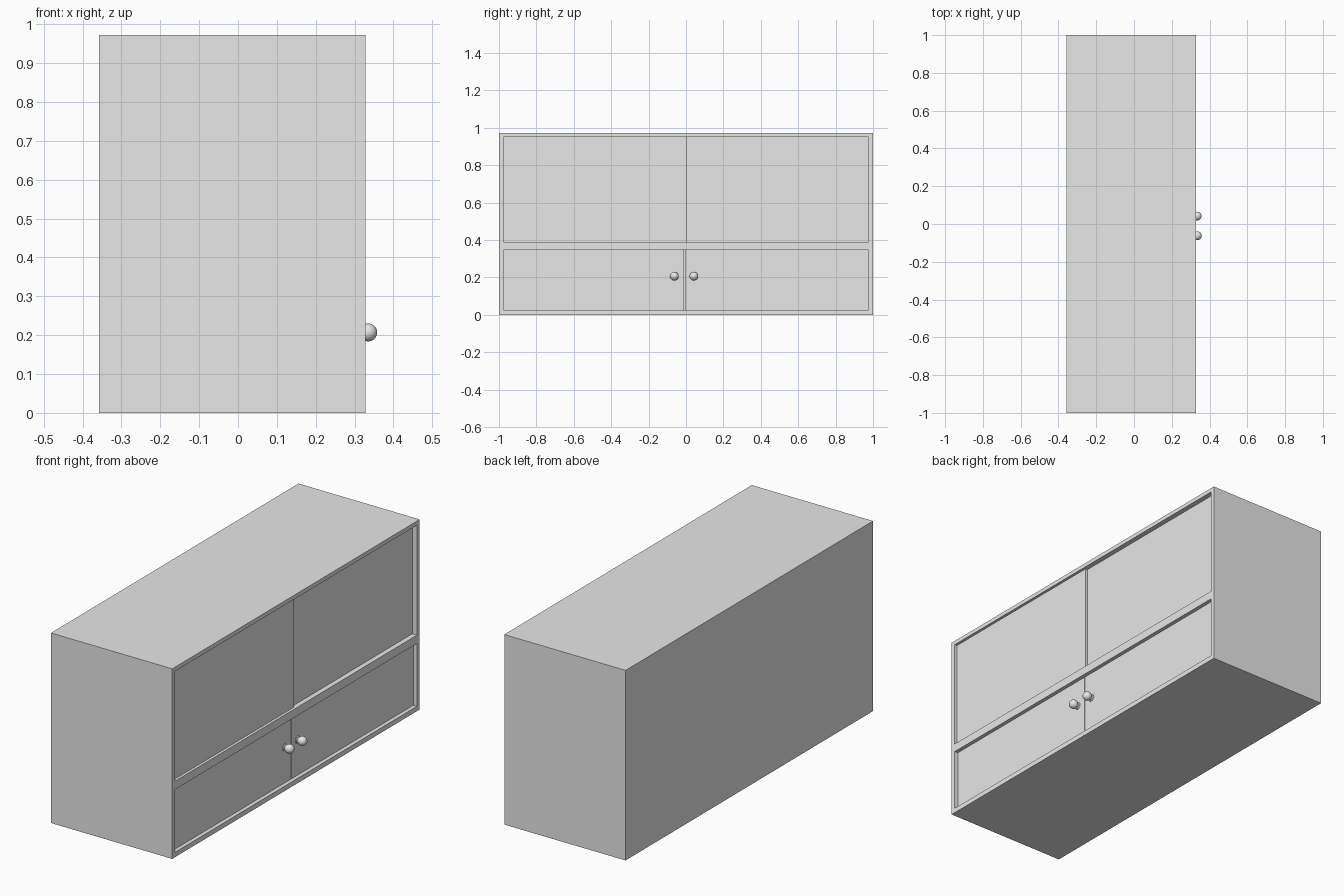
import bpy, bmesh, math
from mathutils import Matrix

if "Cube" in bpy.data.objects:
    bpy.data.objects.remove(bpy.data.objects["Cube"])

grey = bpy.data.materials.new("light_grey")
grey.diffuse_color = (0.8, 0.8, 0.8, 1)
grey.use_nodes = True
grey.node_tree.nodes["Principled BSDF"].inputs["Base Color"].default_value = grey.diffuse_color

BACK, FRONT, HEIGHT = -0.358, 0.328, 0.972
INNER = 0.977            # half width of the openings
LOW = (0.025, 0.346)     # height range of the lower opening
HIGH = (0.389, 0.951)    # height range of the upper opening
SPLIT = -0.008           # seam of the hinged doors


def finish(name, bm):
    bmesh.ops.recalc_face_normals(bm, faces=bm.faces)
    mesh = bpy.data.meshes.new(name)
    bm.to_mesh(mesh)
    bm.free()
    mesh.materials.append(grey)
    obj = bpy.data.objects.new(name, mesh)
    bpy.context.collection.objects.link(obj)
    return obj


def box(name, x, y, z):
    bm = bmesh.new()
    bmesh.ops.create_cube(bm, size=1)
    for v in bm.verts:
        v.co = [r[0] if c < 0 else r[1] for c, r in zip(v.co, (x, y, z))]
    return finish(name, bm)


# Cabinet body with two shallow openings in its door side
body = box("cabinet_body", (BACK, FRONT), (-1, 1), (0, HEIGHT))
for label, z in (("lower", LOW), ("upper", HIGH)):
    cutter = box(label + "_opening_cutter", (FRONT - 0.04, FRONT + 0.1), (-INNER, INNER), z)
    cutter.hide_render = True
    cutter.hide_viewport = True
    cut = body.modifiers.new(label + "_opening", 'BOOLEAN')
    cut.operation = 'DIFFERENCE'
    cut.solver = 'EXACT'
    cut.object = cutter

# Sliding upper doors, one running behind the other
box("sliding_door_outer", (FRONT - 0.026, FRONT - 0.014), (-INNER, 0.005), HIGH)
box("sliding_door_inner", (FRONT - 0.040, FRONT - 0.026), (-INNER, INNER), HIGH)

# Hinged lower doors with a narrow seam between them
DOOR = FRONT - 0.020
box("hinged_door_left", (FRONT - 0.040, DOOR), (-INNER, SPLIT - 0.002), LOW)
box("hinged_door_right", (FRONT - 0.040, DOOR), (SPLIT + 0.002, INNER), LOW)


# Knobs: flared foot, slim neck and round ball, spun around the x axis
def knob(name, y):
    r, centre = 0.023, 0.335 - DOOR
    profile = [(0, 0), (0, 0.019), (0.003, 0.018), (0.006, 0.013)]
    for i in range(11):
        a = math.radians(145 * (1 - i / 10))
        profile.append((centre + r * math.cos(a), r * math.sin(a)))
    bm = bmesh.new()
    verts = [bm.verts.new((px, pr, 0)) for px, pr in profile]
    edges = [bm.edges.new(pair) for pair in zip(verts, verts[1:])]
    bmesh.ops.spin(bm, geom=verts + edges, cent=(0, 0, 0), axis=(1, 0, 0),
                   angle=math.tau, steps=24)
    bmesh.ops.remove_doubles(bm, verts=bm.verts, dist=1e-5)
    bmesh.ops.transform(bm, matrix=Matrix.Translation((DOOR, y, 0.207)), verts=bm.verts)
    obj = finish(name, bm)
    bpy.ops.object.select_all(action='DESELECT')
    obj.select_set(True)
    bpy.context.view_layer.objects.active = obj
    bpy.ops.object.shade_smooth_by_angle(angle=math.radians(40))


knob("knob_left", SPLIT - 0.054)
knob("knob_right", SPLIT + 0.050)
